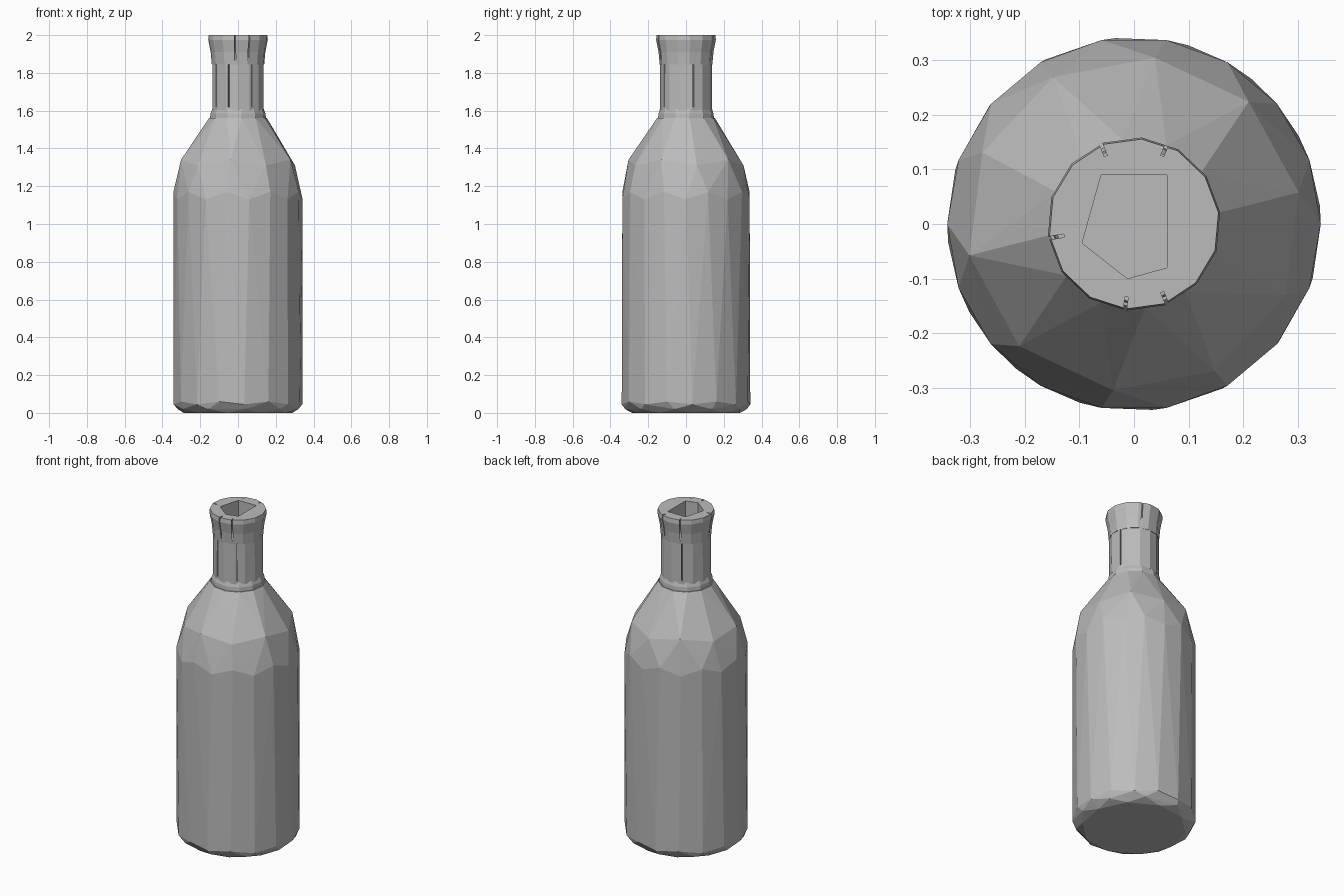
import bpy
import bmesh
from math import cos, sin, pi, atan2

if "Cube" in bpy.data.objects:
    bpy.data.objects.remove(bpy.data.objects["Cube"])

grey = bpy.data.materials.new("plain grey")
grey.use_nodes = True
colour = (0.5, 0.5, 0.5, 1)
grey.diffuse_color = colour
grey.node_tree.nodes["Principled BSDF"].inputs["Base Color"].default_value = colour


def ring(bm, count, radius, z, turn=0.0, wobble=0.0):
    """Ring of points, every other one raised by the wobble."""
    return [bm.verts.new((radius * cos(2 * pi * (i + turn) / count),
                          radius * sin(2 * pi * (i + turn) / count),
                          z + wobble * (i % 2))) for i in range(count)]


def loft(bm, rings):
    """Closed solid through rings of equal point count."""
    for low, high in zip(rings, rings[1:]):
        for i in range(len(low)):
            j = (i + 1) % len(low)
            bm.faces.new((low[i], low[j], high[j], high[i]))
    bm.faces.new(rings[0][::-1])
    bm.faces.new(rings[-1])


def finish(bm, name):
    bmesh.ops.recalc_face_normals(bm, faces=bm.faces)
    mesh = bpy.data.meshes.new(name)
    bm.to_mesh(mesh)
    bm.free()
    mesh.materials.append(grey)
    obj = bpy.data.objects.new(name, mesh)
    bpy.context.collection.objects.link(obj)
    return obj


def cut(target, cutter):
    cutter.hide_render = True
    cutter.hide_viewport = True
    cutter.display_type = 'WIRE'
    mod = target.modifiers.new(cutter.name, 'BOOLEAN')
    mod.operation = 'DIFFERENCE'
    mod.solver = 'EXACT'
    mod.object = cutter


def lathe(name, sides, profile, turn=0.0):
    bm = bmesh.new()
    loft(bm, [ring(bm, sides, r, z, turn) for r, z in profile])
    return finish(bm, name)


def prism(name, outline, low, high):
    bm = bmesh.new()
    loft(bm, [[bm.verts.new((x, y, z)) for x, y in outline] for z in (low, high)])
    return finish(bm, name)


def groove(name, x, y, low, high, width=0.008, depth=0.03):
    """Thin upright slit cutter, pointing at the axis."""
    a = atan2(y, x)
    c, s = cos(a), sin(a)
    w = width / 2
    corners = [(-depth, -w), (depth, -w), (depth, w), (-depth, w)]
    outline = [(x + c * u - s * v, y + s * u + c * v) for u, v in corners]
    return prism(name, outline, low, high)


# Faceted body and shoulder, wrapped around uneven rings
bm = bmesh.new()
ring(bm, 10, 0.29, 0.0, 0.2)
ring(bm, 10, 0.325, 0.02, 0.7)
ring(bm, 16, 0.342, 0.045, 0.25, 0.015)
ring(bm, 18, 0.342, 1.13, 0.0, 0.04)
ring(bm, 10, 0.307, 1.31, 0.3, 0.03)
ring(bm, 12, 0.155, 1.56, 0.25)
hull = bmesh.ops.convex_hull(bm, input=bm.verts)
loose = [v for v in bm.verts if not v.link_faces]
bmesh.ops.delete(bm, geom=loose, context='VERTS')
finish(bm, "bottle_body")

# Neck: collar, straight tube and flared lip
collar = lathe("neck_collar", 12, [(0.15, 1.55), (0.147, 1.585), (0.137, 1.61)], 0.25)
neck = lathe("neck_tube", 14, [(0.139, 1.6), (0.138, 1.85)], 0.5)
lip = lathe("bottle_lip", 14, [(0.14, 1.845), (0.146, 1.91), (0.159, 1.975), (0.156, 2.0)], 0.3)

# Five-sided mouth opening
mouth = [(-0.06, 0.09), (-0.095, -0.035), (-0.012, -0.1), (0.06, -0.08), (0.06, 0.09)]
opening = prism("mouth_cutter", mouth, 1.62, 2.1)
for part in (neck, lip):
    cut(part, opening)

# Split seams in the lip and neck
for i, (x, y) in enumerate([(-0.016, -0.155), (0.06, -0.145), (-0.06, 0.145),
                            (0.06, 0.145), (-0.15, -0.025)]):
    cut(lip, groove(f"lip_seam_cutter_{i}", x, y, 1.865, 2.05, 0.006, 0.022))
for i, (x, y) in enumerate([(-0.05, -0.13), (0.075, -0.118), (0.132, 0.04),
                            (-0.118, -0.075), (-0.06, 0.125)]):
    cut(neck, groove(f"neck_seam_cutter_{i}", x, y, 1.62, 1.9, 0.006, 0.012))
